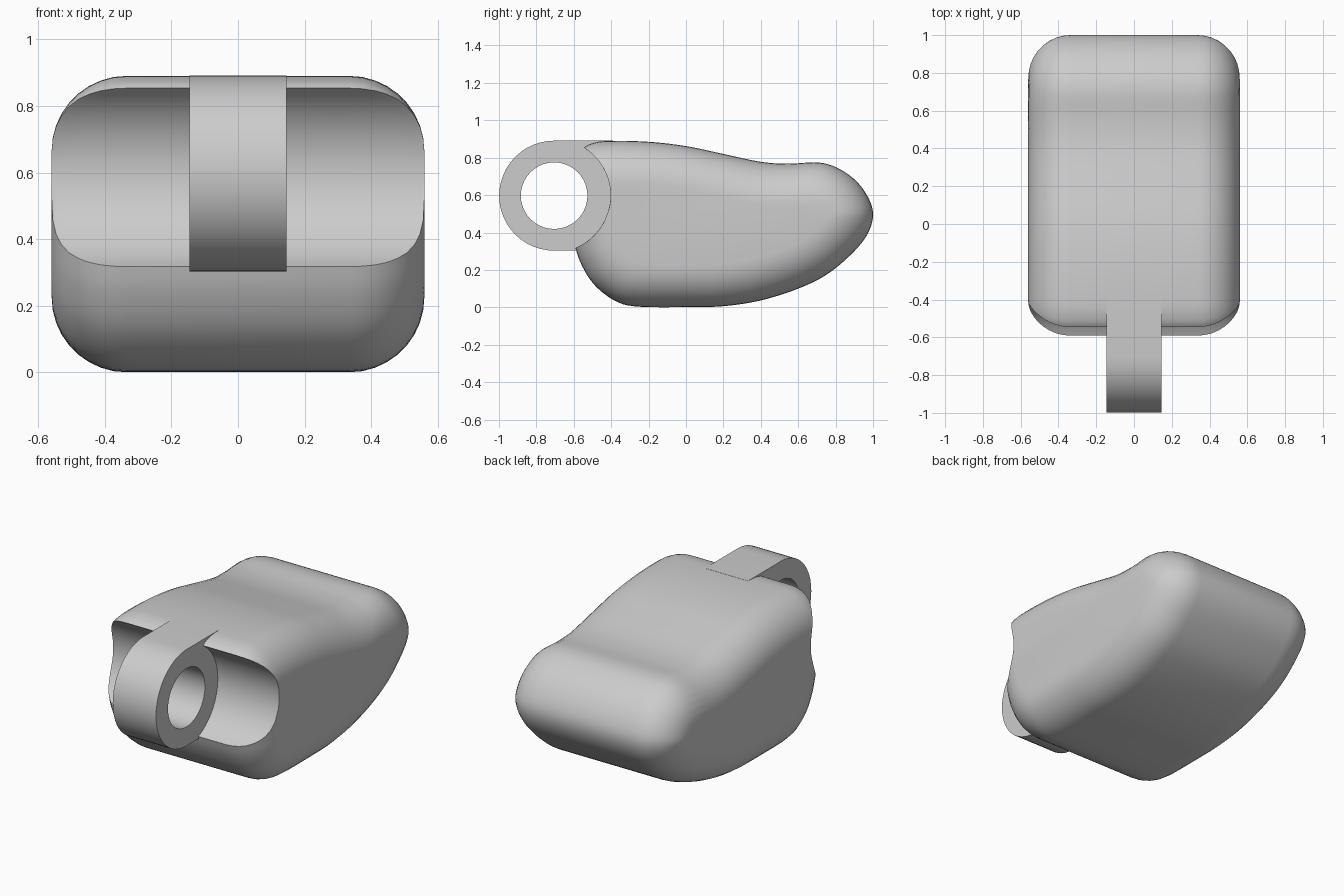
import bpy, bmesh, math
from mathutils import Vector
from mathutils.kdtree import KDTree

cube = bpy.data.objects.get("Cube")
if cube:
    bpy.data.objects.remove(cube, do_unlink=True)

COLOUR = (0.604, 0.604, 0.604, 1)
grey = bpy.data.materials.new("mid_grey")
grey.use_nodes = True
grey.diffuse_color = COLOUR
grey.node_tree.nodes["Principled BSDF"].inputs["Base Color"].default_value = COLOUR

HINGE = Vector((-0.705, 0.597))  # y, z of the hinge axis
CORE = Vector((0.1, 0.45))       # y, z of the middle of the body
SOCKET = 0.302                   # radius of the hollow facing the lug
HALF_WIDTH, RIM = 0.56, 0.225


def loft(name, layers):
    """Closed solid from (x, outline) layers, outlines being lists of (y, z)."""
    bm = bmesh.new()
    rings = [[bm.verts.new((x, p[0], p[1])) for p in outline] for x, outline in layers]
    n = len(rings[0])
    for a, b in zip(rings, rings[1:]):
        for i in range(n):
            j = (i + 1) % n
            bm.faces.new((a[i], a[j], b[j], b[i]))
    bm.faces.new(rings[0])
    bm.faces.new(rings[-1])
    bmesh.ops.recalc_face_normals(bm, faces=bm.faces)
    mesh = bpy.data.meshes.new(name)
    bm.to_mesh(mesh)
    bm.free()
    mesh.materials.append(grey)
    obj = bpy.data.objects.new(name, mesh)
    bpy.context.collection.objects.link(obj)
    return obj


def make_active(obj):
    bpy.ops.object.select_all(action='DESELECT')
    obj.select_set(True)
    bpy.context.view_layer.objects.active = obj


def smooth(obj):
    make_active(obj)
    bpy.ops.object.shade_smooth_by_angle(angle=math.radians(32))


def arc(radius, start, end, count):
    """Points around the hinge axis, angles in radians."""
    return [HINGE + radius * Vector((math.cos(a), math.sin(a)))
            for a in (start + (end - start) * i / count for i in range(count + 1))]


def spline(points, steps):
    """Closed smooth curve through the points."""
    pts = [Vector(p) for p in points]
    n, out = len(pts), []
    for i in range(n):
        a, b, c, d = (pts[(i + k) % n] for k in (-1, 0, 1, 2))
        for s in range(steps):
            t = s / steps
            out.append(0.5 * (2 * b + (c - a) * t + (2 * a - 5 * b + 4 * c - d) * t ** 2
                              + (3 * b - a - 3 * c + d) * t ** 3))
    return out


def inset(outline, tree, distance):
    """Pull each point towards the core until it is that far from the outline."""
    result = []
    for p in outline:
        low, high = 0.0, 1.0
        for _ in range(18):
            mid = (low + high) / 2
            if tree.find(CORE.lerp(p, mid).to_3d())[2] > distance:
                low = mid
            else:
                high = mid
        result.append(CORE.lerp(p, low))
    return result


def hollow(outline, count, arc_count):
    """Replace the stretch inside the socket circle by an arc, with fixed point counts."""
    inside = [(p - HINGE).length < SOCKET for p in outline]
    last = max(i for i, hit in enumerate(inside) if hit)
    turned = outline[last + 1:] + outline[:last + 1]
    kept = [p for p in turned if (p - HINGE).length >= SOCKET]
    kept = [kept[round(i * (len(kept) - 1) / (count - 1))] for i in range(count)]
    top, bottom = kept[0] - HINGE, kept[-1] - HINGE
    curve = arc(SOCKET, math.atan2(bottom.y, bottom.x), math.atan2(top.y, top.x), arc_count)
    return curve[-1:] + kept[1:-1] + curve[:-1]


# Body: side profile lofted across the width with rounded rims and a hollow front
side_profile = [
    (-0.4, 0.89), (-0.2, 0.885), (0, 0.862), (0.2, 0.82), (0.4, 0.778), (0.55, 0.768),
    (0.7, 0.775), (0.8, 0.75), (0.9, 0.685), (0.97, 0.595), (1, 0.5), (0.975, 0.4),
    (0.9, 0.3), (0.76, 0.18), (0.6, 0.1), (0.4, 0.037), (0.2, 0.006), (0, 0.001),
    (-0.26, 0.004), (-0.38, 0.035), (-0.49, 0.12), (-0.56, 0.23), (-0.597, 0.34),
    (-0.635, 0.5), (-0.645, 0.66), (-0.61, 0.77), (-0.55, 0.85), (-0.49, 0.88)]
outer = spline(side_profile, 40)
tree = KDTree(len(outer))
for i, p in enumerate(outer):
    tree.insert(p.to_3d(), i)
tree.balance()

rim_layers = []
for i in range(10):
    angle = math.radians(10 * i)
    depth = RIM * (1 - math.cos(angle))
    outline = inset(outer, tree, depth) if i else outer
    rim_layers.append((HALF_WIDTH - RIM + RIM * math.sin(angle), hollow(outline, 110, 24)))
body = loft("body", [(-x, o) for x, o in reversed(rim_layers)] + rim_layers)
smooth(body)

# Hinge lug: rounded tab rooted in the body
tab_profile = arc(0.294, math.pi / 2, math.pi * 3 / 2, 24)
tab_profile += [Vector((-0.39, 0.303)), Vector((-0.39, 0.891))]
lug = loft("hinge_lug", [(-0.146, tab_profile), (0.146, tab_profile)])

# Round eye bored through the lug
eye = arc(0.178, 0, math.tau, 40)[:-1]
cutter = loft("eye_cutter", [(-1, eye), (1, eye)])
cutter.hide_render = True
bore = lug.modifiers.new("eye", 'BOOLEAN')
bore.operation = 'DIFFERENCE'
bore.solver = 'EXACT'
bore.object = cutter
make_active(lug)
bpy.ops.object.modifier_apply(modifier=bore.name)
bpy.data.objects.remove(cutter, do_unlink=True)
smooth(lug)
